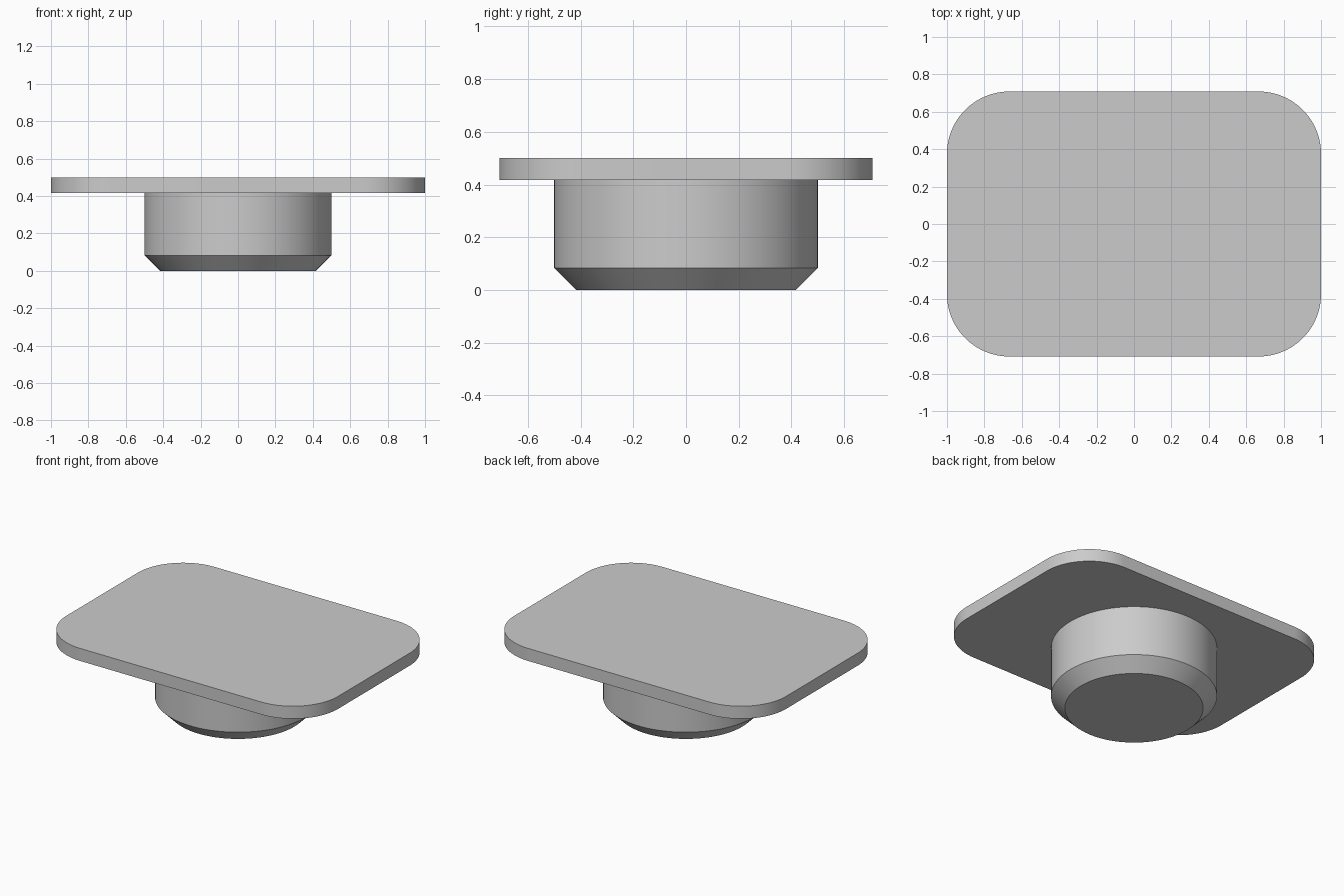
import bpy
import bmesh
from math import cos, sin, pi, radians

if "Cube" in bpy.data.objects:
    bpy.data.objects.remove(bpy.data.objects["Cube"])

UNIT = 1 / 12  # all proportions are whole multiples of this

# Single grey material
grey = bpy.data.materials.new("light grey")
grey.use_nodes = True
grey.diffuse_color = (0.6, 0.6, 0.6, 1)
grey.node_tree.nodes["Principled BSDF"].inputs["Base Color"].default_value = (0.6, 0.6, 0.6, 1)


def circle(radius, sides=96):
    return [(radius * cos(2 * pi * i / sides), radius * sin(2 * pi * i / sides))
            for i in range(sides)]


def rounded_rectangle(half_x, half_y, radius, steps=24):
    points = []
    for quarter, (sx, sy) in enumerate([(1, 1), (-1, 1), (-1, -1), (1, -1)]):
        for i in range(steps + 1):
            a = (quarter + i / steps) * pi / 2
            points.append((sx * (half_x - radius) + radius * cos(a),
                           sy * (half_y - radius) + radius * sin(a)))
    return points


def loft(name, sections):
    """Skin a stack of (outline, height) sections and cap both ends."""
    bm = bmesh.new()
    rings = [[bm.verts.new((x, y, z)) for x, y in outline] for outline, z in sections]
    for low, high in zip(rings, rings[1:]):
        for i in range(len(low)):
            j = (i + 1) % len(low)
            bm.faces.new((low[i], low[j], high[j], high[i]))
    bm.faces.new(rings[0][::-1])
    bm.faces.new(rings[-1])
    mesh = bpy.data.meshes.new(name)
    bm.to_mesh(mesh)
    bm.free()
    mesh.materials.append(grey)
    obj = bpy.data.objects.new(name, mesh)
    bpy.context.collection.objects.link(obj)
    bpy.ops.object.select_all(action="DESELECT")
    obj.select_set(True)
    bpy.context.view_layer.objects.active = obj
    bpy.ops.object.shade_smooth_by_angle(angle=radians(30))
    return obj


# Round peg with a chamfered foot
loft("peg", [(circle(5 * UNIT), 0),
             (circle(6 * UNIT), UNIT),
             (circle(6 * UNIT), 5 * UNIT)])

# Flat top plate with rounded corners
plate = rounded_rectangle(12 * UNIT, 8.5 * UNIT, 4 * UNIT)
loft("top_plate", [(plate, 5 * UNIT), (plate, 6 * UNIT)])
